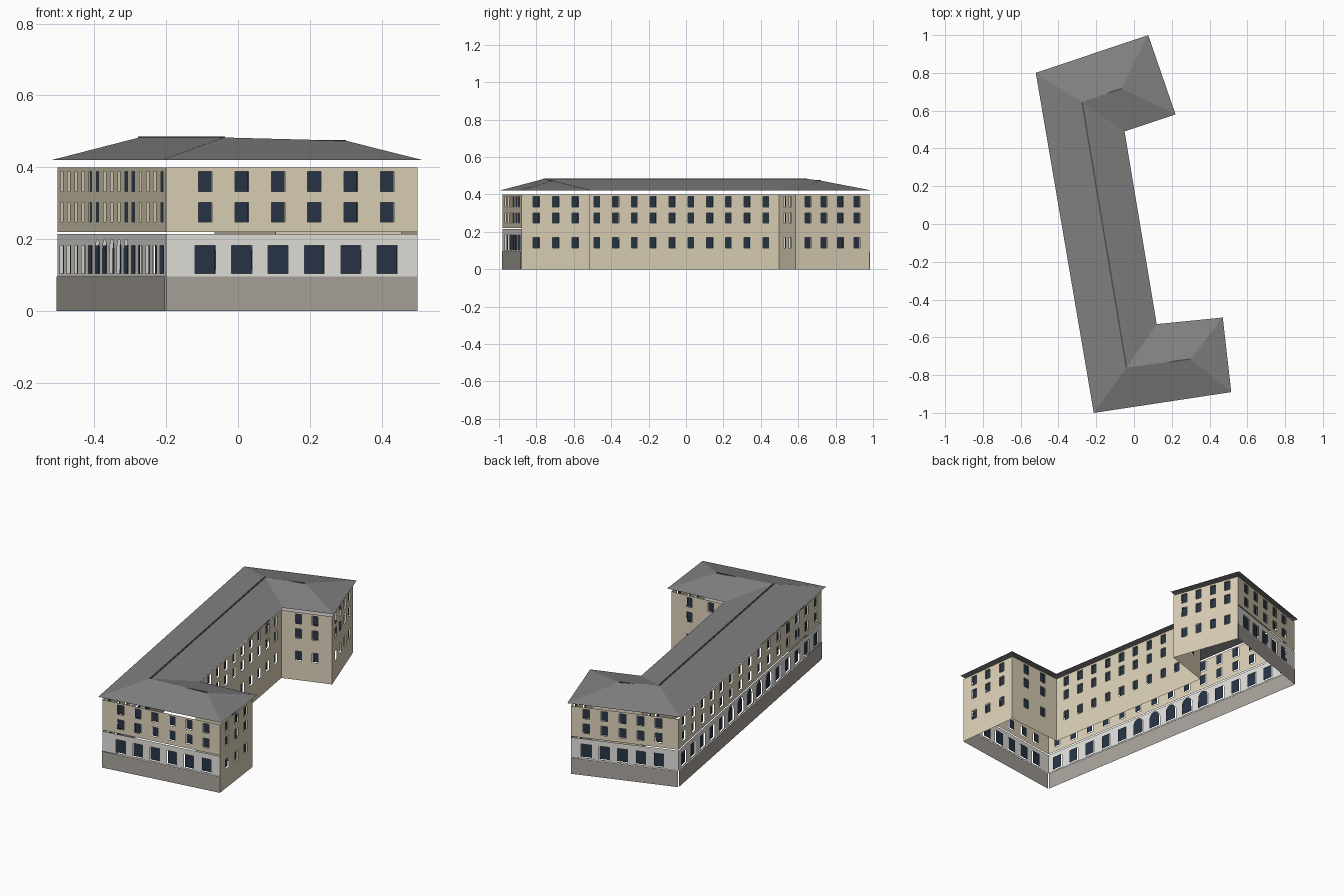
import bpy, bmesh
from math import cos, sin, pi
from mathutils import Vector

if "Cube" in bpy.data.objects:
    bpy.data.objects.remove(bpy.data.objects["Cube"])


def material(name, c):
    m = bpy.data.materials.new(name)
    m.diffuse_color = (*c, 1)
    m.use_nodes = True
    m.node_tree.nodes["Principled BSDF"].inputs["Base Color"].default_value = m.diffuse_color
    return m


TAN = material("tan_plaster", (0.72, 0.64, 0.48))
PALE = material("pale_stone", (0.77, 0.75, 0.71))
STONE = material("plinth_stone", (0.40, 0.37, 0.33))
GLASS = material("dark_glass", (0.02, 0.035, 0.06))
SLATE = material("slate", (0.22, 0.22, 0.22))
RIDGE = material("ridge_metal", (0.08, 0.08, 0.08))


def make(name, faces, mat):
    bm = bmesh.new()
    for f in faces:
        bm.faces.new([bm.verts.new(v) for v in f])
    bmesh.ops.remove_doubles(bm, verts=bm.verts, dist=1e-5)
    me = bpy.data.meshes.new(name)
    bm.to_mesh(me)
    bm.free()
    me.materials.append(mat)
    ob = bpy.data.objects.new(name, me)
    bpy.context.collection.objects.link(ob)
    return ob


def panel(name, p, q, z0, z1, mat, centres=(), w=0.04, rows=(), arches=(), out=0.0):
    """Wall sheet from p to q with window openings and set-back panes."""
    p, q = Vector(p), Vector(q)
    length = (q - p).length
    d = (q - p) / length
    n = Vector((d.y, -d.x))

    def at(u, z, off=0.0):
        v = p + d * u + n * (off + out)
        return (v.x, v.y, z)

    def rect(a, b, lo, hi, off=0.0):
        return [at(a, lo, off), at(b, lo, off), at(b, hi, off), at(a, hi, off)]

    walls, panes, u = [], [], 0.0
    for i, c in enumerate(centres):
        arch = i in arches
        hw = w * 0.6 if arch else w / 2
        a, b = c - hw, c + hw
        walls.append(rect(u, a, z0, z1))
        z = z0
        for lo, hi in rows:
            if lo > z:
                walls.append(rect(a, b, z, lo))
            if arch:
                spring, rise, top = hi - 0.022, 0.04, hi + 0.02
                arc = [(c - hw * cos(pi * k / 12), spring + rise * sin(pi * k / 12))
                       for k in range(13)]
                for s, t in zip(arc, arc[1:]):
                    walls.append([at(*s), at(*t), at(t[0], top), at(s[0], top)])
                panes.append([at(a, lo, -.008), at(b, lo, -.008)]
                             + [at(*s, -.008) for s in reversed(arc[1:-1])])
                z = top
            else:
                panes.append(rect(a, b, lo, hi, -.008))
                z = hi
        walls.append(rect(a, b, z, z1))
        u = b
    walls.append(rect(u, length, z0, z1))
    make(name, walls, mat)
    if panes:
        make(name + "_panes", panes, GLASS)


def bays(p, q, count, first, last):
    """Evenly spaced window centres with given end margins."""
    length = (Vector(q) - Vector(p)).length
    return [first + (length - first - last) * i / (count - 1) for i in range(count)]


# wall corners, counter-clockwise from the front left
SW, SE, SI, CS = (-.20, -.98), (.50, -.88), (.455, -.513), (.105, -.545)
CN, NI, NE, NW = (-.065, .497), (.205, .585), (.065, .98), (-.503, .79)

UPPER = [(.247, .302), (.333, .388)]
# street sides: plinth, pale ground floor, tan upper floors
for name, p, q, count, first, last, arches in (
        ("front", SW, SE, 6, .11, .085, ()),
        ("back", NE, NW, 5, .085, .11, ()),
        ("left", NW, SW, 15, .07, .07, range(5, 10))):
    us = bays(p, q, count, first, last)
    panel(name + "_plinth", p, q, 0, .096, STONE, out=.003)
    panel(name + "_ground_floor", p, q, .096, .214, PALE, us, .057,
          [(.104, .182)], arches)
    panel(name + "_upper_floors", p, q, .22, .40, TAN, us, .038, UPPER)

# courtyard sides: tan from the ground up
for name, p, q, count, m in (
        ("south_wing_end", SE, SI, 3, .08),
        ("south_wing_inner", SI, CS, 2, .11),
        ("courtyard", CS, CN, 10, .07),
        ("north_wing_inner", CN, NI, 2, .095),
        ("north_wing_end", NI, NE, 4, .07)):
    panel(name + "_wall", p, q, 0, .40, TAN, bays(p, q, count, m, m), .034,
          [(.115, .17)] + UPPER)

# hipped roof
E = .42
A, B, C, D = (-.52, .80, E), (.075, 1, E), (.22, .58, E), (-.05, .49, E)
F, G, H, J = (.12, -.53, E), (.47, -.495, E), (.515, -.89, E), (-.213, -1, E)
P, Q = (-.275, .645, .483), (-.04, -.76, .483)
R, S = (-.065, .718, .474), (.30, -.715, .474)
make("roof", [(A, J, Q, P), (D, P, Q, F), (A, P, R, B), (B, R, C), (C, R, P, D),
              (F, Q, S, G), (G, S, H), (H, S, Q, J)], SLATE)

# ridge caps
for name, a, b in (("main_ridge", P, Q), ("north_ridge", (-.2, .671, .474), R),
                   ("south_ridge", (.02, -.752, .474), S)):
    a, b = Vector(a), Vector(b)
    bpy.ops.mesh.primitive_cube_add(size=1, location=(a + b) / 2)
    ob = bpy.context.object
    ob.name = name + "_cap"
    ob.scale = ((b - a).length, .008, .005)
    ob.rotation_euler = (b - a).to_track_quat('X', 'Z').to_euler()
    ob.data.materials.append(SLATE if name == "" else RIDGE)
